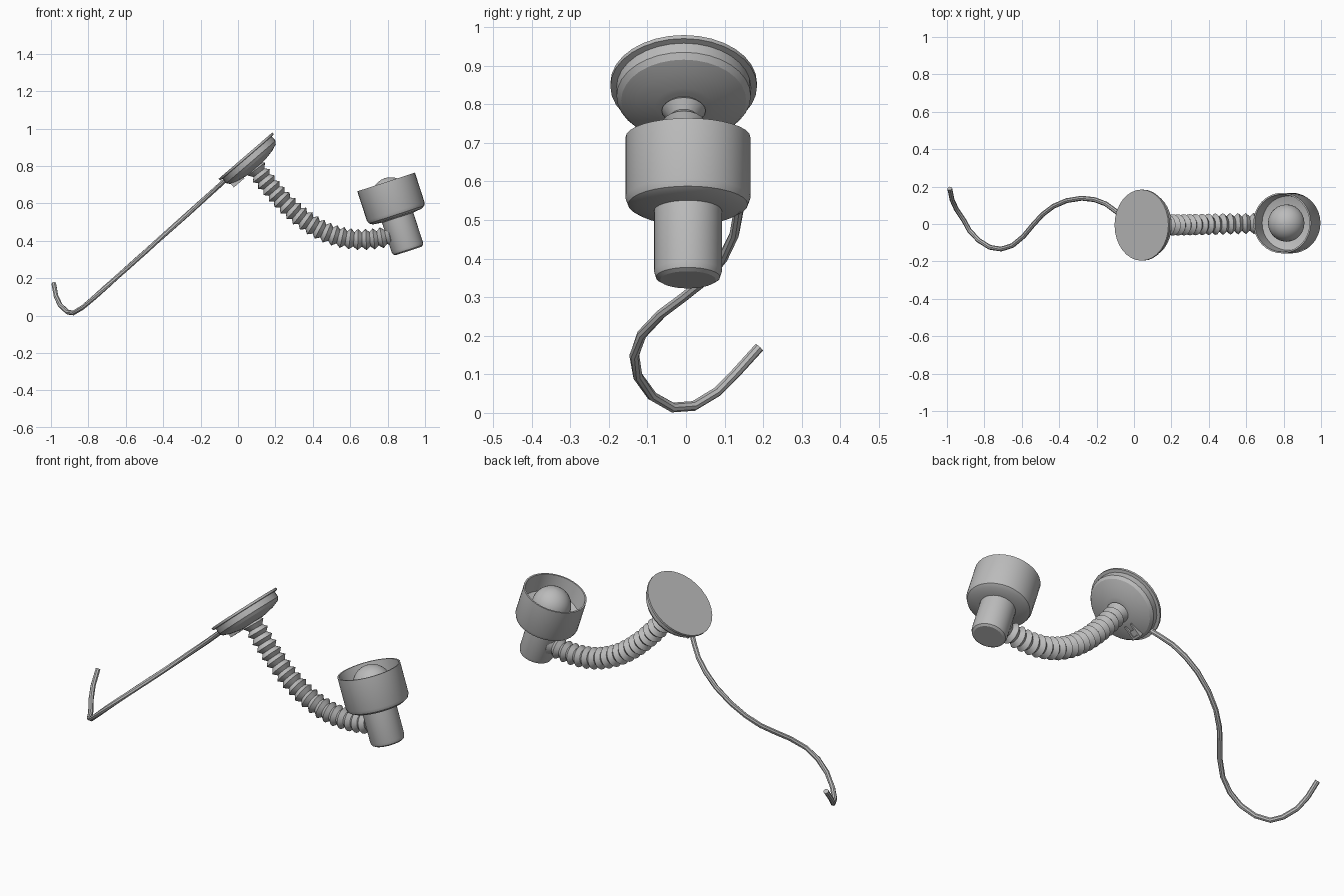
import bpy, bmesh, math
from mathutils import Vector, Matrix
from mathutils.geometry import interpolate_bezier

cube = bpy.data.objects.get("Cube")
if cube:
    bpy.data.objects.remove(cube)

grey = bpy.data.materials.new("plain grey")
grey.use_nodes = True
tone = (0.5, 0.5, 0.5, 1)
grey.diffuse_color = tone
grey.node_tree.nodes["Principled BSDF"].inputs["Base Color"].default_value = tone


def finish(name, bm, matrix=None, angle=30):
    bmesh.ops.remove_doubles(bm, verts=bm.verts, dist=1e-5)
    bmesh.ops.recalc_face_normals(bm, faces=bm.faces)
    mesh = bpy.data.meshes.new(name)
    bm.to_mesh(mesh)
    bm.free()
    mesh.materials.append(grey)
    ob = bpy.data.objects.new(name, mesh)
    bpy.context.collection.objects.link(ob)
    if matrix:
        ob.matrix_world = matrix
    bpy.ops.object.select_all(action='DESELECT')
    ob.select_set(True)
    bpy.context.view_layer.objects.active = ob
    bpy.ops.object.shade_smooth_by_angle(angle=math.radians(angle))
    return ob


def loft(bm, rings):
    """Join successive rings of points with quads and cap both ends."""
    loops = [[bm.verts.new(p) for p in ring] for ring in rings]
    n = len(loops[0])
    for a, b in zip(loops, loops[1:]):
        for i in range(n):
            j = (i + 1) % n
            bm.faces.new((a[i], a[j], b[j], b[i]))
    bm.faces.new(loops[0])
    bm.faces.new(loops[-1])


def lathe(name, profile, matrix, sides=32):
    bm = bmesh.new()
    turn = [2 * math.pi * i / sides for i in range(sides)]
    loft(bm, [[(r * math.cos(a), r * math.sin(a), h) for a in turn] for r, h in profile])
    return finish(name, bm, matrix)


def frame(origin, axis):
    """Local z follows the axis, local y stays on world y."""
    z = Vector(axis).normalized()
    y = Vector((0, 1, 0))
    m = Matrix((y.cross(z), y, z)).transposed().to_4x4()
    m.translation = origin
    return m


def tube(name, path, radii, sides):
    bm = bmesh.new()
    rings = []
    for i, p in enumerate(path):
        t = (path[min(i + 1, len(path) - 1)] - path[max(i - 1, 0)]).normalized()
        side = Vector((0, 0, 1)).cross(t).normalized()
        up = t.cross(side)
        turn = [2 * math.pi * k / sides for k in range(sides)]
        rings.append([p + radii[i] * (side * math.cos(a) + up * math.sin(a)) for a in turn])
    loft(bm, rings)
    return finish(name, bm)


# Tilted mounting disc with rim, stepped body and shallow dome
disc = frame((0.04, -0.006, 0.855), (0.653, 0, -0.757))
lathe("mounting_disc", [(0.19, 0), (0.19, 0.012), (0.174, 0.014), (0.174, 0.045),
                        (0.162, 0.06), (0.125, 0.074), (0.075, 0.084), (0.06, 0.086)], disc)


# Slide switch on the dome: two rails, an end bar and a slider
def switch_part(name, size, place):
    bm = bmesh.new()
    bmesh.ops.create_cube(bm, size=1, matrix=Matrix.Translation(place) @ Matrix.Diagonal((*size, 1)))
    finish(name, bm, disc)


for label, s in (("left", 1), ("right", -1)):
    switch_part("switch_rail_" + label, (0.075, 0.01, 0.04), (0.12, s * 0.02, 0.068))
switch_part("switch_end_bar", (0.012, 0.05, 0.04), (0.152, 0, 0.068))
switch_part("switch_slider", (0.03, 0.03, 0.03), (0.13, 0, 0.068))

# Ribbed flexible neck, evenly spaced along a bezier
ends = [Vector(p) for p in ((0.085, -0.006, 0.8), (0.33, -0.006, 0.47),
                            (0.53, 0.004, 0.35), (0.83, 0.004, 0.43))]
fine = interpolate_bezier(*ends, 400)
lengths = [0]
for a, b in zip(fine, fine[1:]):
    lengths.append(lengths[-1] + (b - a).length)
ribs = 21
path, k = [], 0
for i in range(2 * ribs + 1):
    goal = lengths[-1] * i / (2 * ribs)
    while k < len(fine) - 1 and lengths[k] < goal:
        k += 1
    path.append(fine[k])
tube("flexible_neck", path, [0.057 if i % 2 else 0.038 for i in range(len(path))], 20)

# Lamp head: open cup stepping down to a round-edged handle
head = frame((0.792, 0.005, 0.714), (-0.308, 0, 0.951))
lathe("lamp_head", [(0.09, -0.12), (0.145, -0.1), (0.154, 0), (0.162, 0), (0.162, -0.165),
                    (0.155, -0.183), (0.137, -0.194), (0.088, -0.2), (0.088, -0.365),
                    (0.083, -0.381), (0.072, -0.388)], head)
# Bulb dome peeking above the rim
arc = [math.radians(d) for d in range(0, 90, 11)]
bulb = [(0.07, -0.125), (0.09, -0.1)] + [(0.1 * math.cos(a), -0.078 + 0.1 * math.sin(a)) for a in arc]
lathe("bulb", bulb, head, 24)

# Wavy cord running from the disc to an upturned tip
cord = [(-0.04, 0.02, 0.75), (-0.1, 0.07, 0.695), (-0.15, 0.107, 0.65), (-0.21, 0.13, 0.596),
        (-0.28, 0.138, 0.533), (-0.36, 0.125, 0.462), (-0.43, 0.095, 0.4), (-0.49, 0.05, 0.345),
        (-0.54, -0.005, 0.301), (-0.59, -0.065, 0.256), (-0.65, -0.115, 0.203),
        (-0.71, -0.134, 0.149), (-0.77, -0.125, 0.095), (-0.83, -0.088, 0.044),
        (-0.88, -0.035, 0.014), (-0.91, 0.02, 0.018), (-0.95, 0.08, 0.054),
        (-0.973, 0.13, 0.104), (-0.985, 0.19, 0.17)]
tube("cord", [Vector(p) for p in cord], [0.013] * len(cord), 8)
